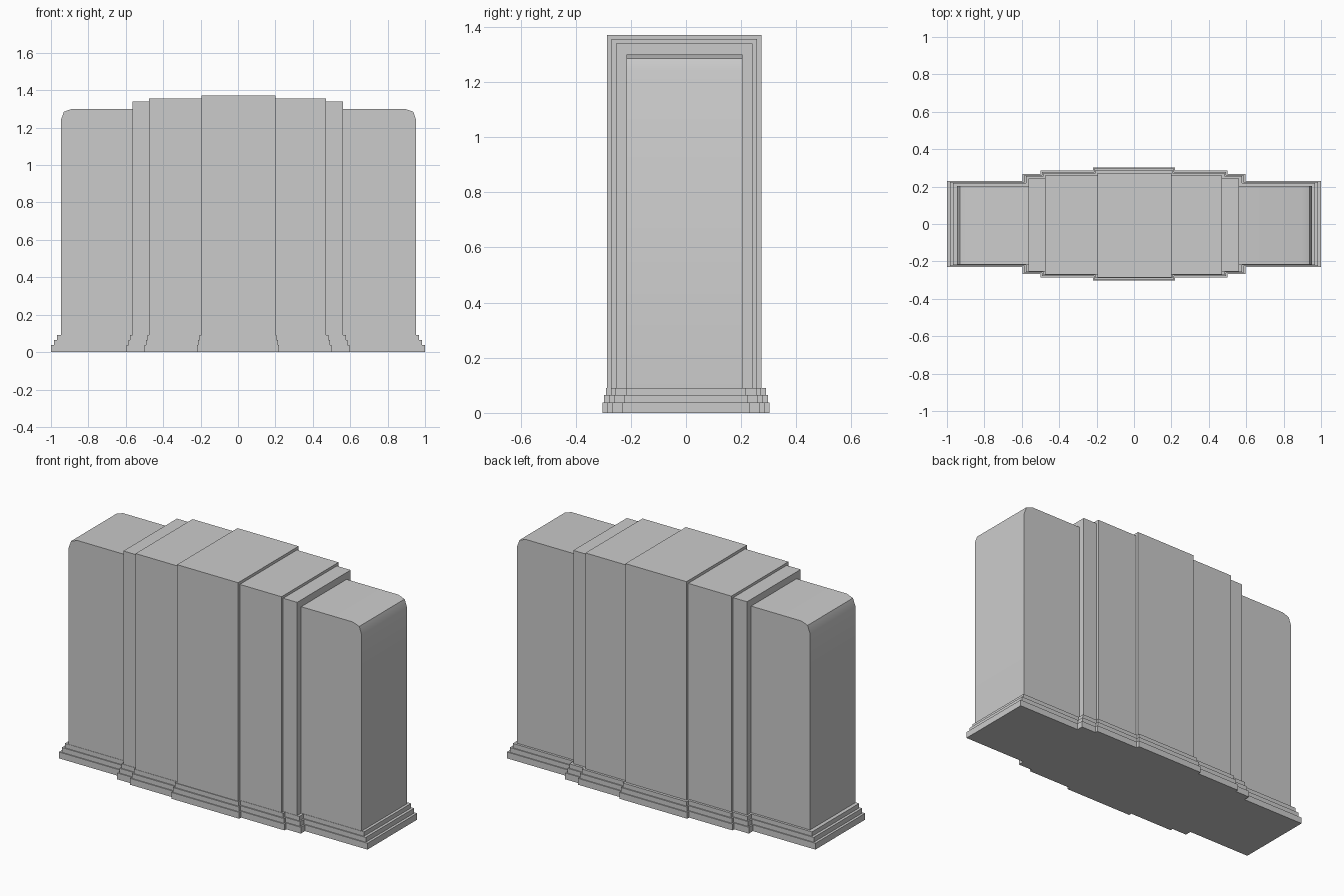
import bpy, bmesh

if "Cube" in bpy.data.objects:
    bpy.data.objects.remove(bpy.data.objects["Cube"])


def prism(name, outline, lift, depth, upright=False):
    """Extrude a 2D outline along z, or along y when upright."""
    bm = bmesh.new()
    if upright:
        pts = [(a, lift, b) for a, b in outline]
        direction = (0, depth, 0)
    else:
        pts = [(a, b, lift) for a, b in outline]
        direction = (0, 0, depth)
    face = bm.faces.new([bm.verts.new(p) for p in pts])
    ext = bmesh.ops.extrude_face_region(bm, geom=[face])
    verts = [g for g in ext["geom"] if isinstance(g, bmesh.types.BMVert)]
    bmesh.ops.translate(bm, verts=verts, vec=direction)
    bmesh.ops.recalc_face_normals(bm, faces=bm.faces)
    mesh = bpy.data.meshes.new(name)
    bm.to_mesh(mesh)
    bm.free()
    obj = bpy.data.objects.new(name, mesh)
    bpy.context.collection.objects.link(obj)
    return obj


def stepped_footprint(tiers):
    """Symmetric outline from (half width, half depth), widest first."""
    quarter = []
    inner = [t[0] for t in tiers[1:]]
    for i, (w, d) in enumerate(tiers):
        quarter.append((w, d))
        if i < len(inner):
            quarter.append((inner[i], d))
    back = quarter + [(-x, y) for x, y in reversed(quarter)]
    return back + [(-x, -y) for x, y in back]


# Stepped plinth: three courses following the stepped plan
courses = [
    ("plinth_lower", 0.0, 0.037, [(1.0, 0.23), (0.595, 0.268), (0.50, 0.285), (0.22, 0.303)]),
    ("plinth_middle", 0.037, 0.028, [(0.985, 0.224), (0.586, 0.262), (0.492, 0.279), (0.213, 0.297)]),
    ("plinth_upper", 0.065, 0.026, [(0.969, 0.218), (0.577, 0.256), (0.483, 0.272), (0.206, 0.29)]),
]
for name, z, height, tiers in courses:
    prism(name, stepped_footprint(tiers), z, height)

# Body sits a hair off the plinth centre
CX, CY, BASE = 0.003, -0.006, 0.091

# Long slab with rounded shoulders
half = [(0.95, BASE), (0.95, 1.24), (0.934, 1.285), (0.892, 1.30)]
profile = [(CX + x, z) for x, z in half] + [(CX - x, z) for x, z in reversed(half)]
slab = prism("wing_slab", profile, CY - 0.21, 0.42, upright=True)
bpy.context.view_layer.objects.active = slab
slab.select_set(True)
bpy.ops.object.shade_smooth_by_angle()

# Raised blocks stepping up toward the middle
for name, cx, w, d, top in [
    ("outer_block", -0.002, 0.563, 0.248, 1.34),
    ("inner_block", -0.002, 0.473, 0.264, 1.355),
    ("centre_block", CX, 0.198, 0.28, 1.371),
]:
    rect = [(cx + sx * w, CY + sy * d) for sx, sy in ((-1, -1), (1, -1), (1, 1), (-1, 1))]
    prism(name, rect, BASE, top - BASE)
